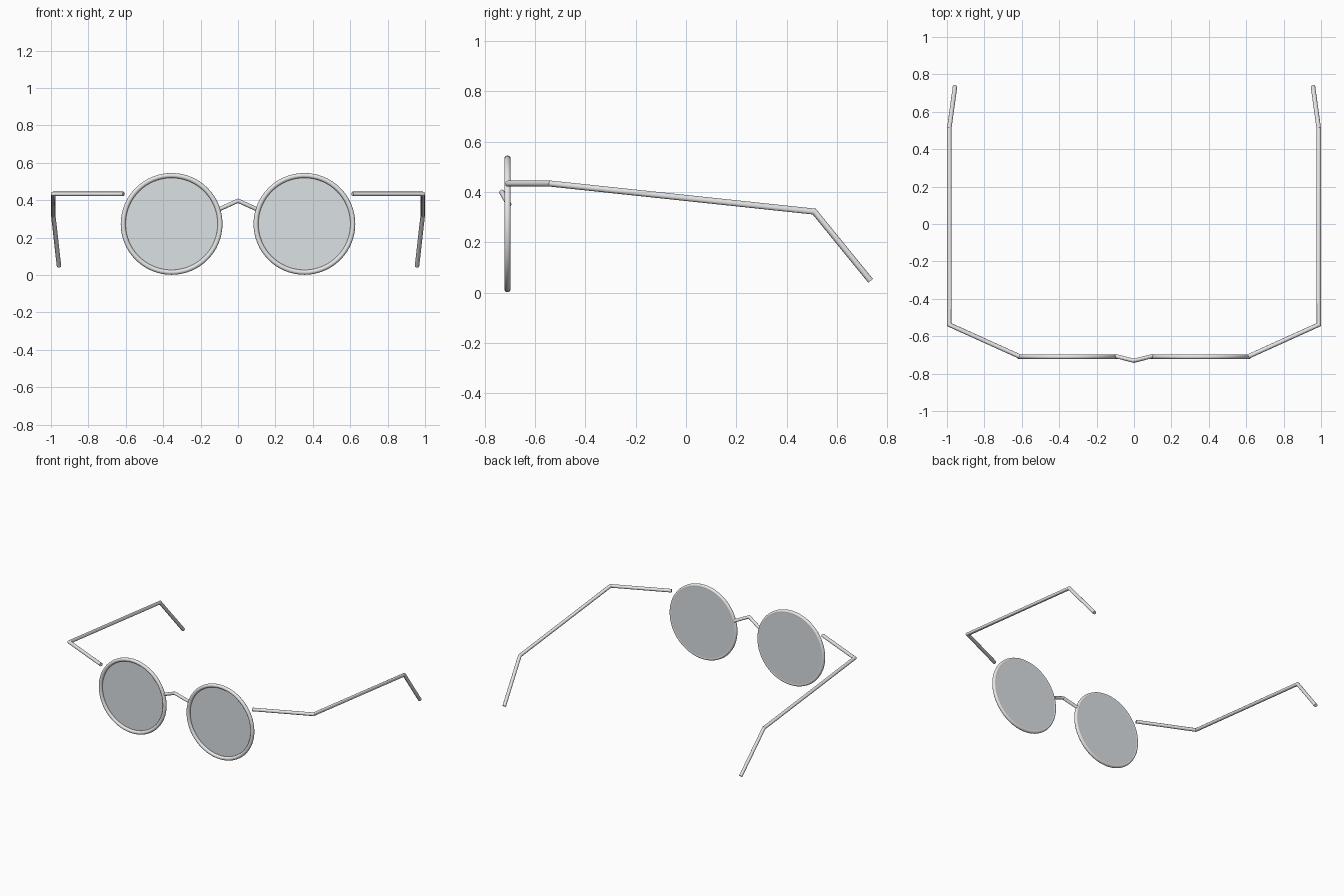
import bpy, bmesh, math
from mathutils import Vector, Matrix

if "Cube" in bpy.data.objects:
    bpy.data.objects.remove(bpy.data.objects["Cube"])


def material(name, rgba):
    m = bpy.data.materials.new(name)
    m.diffuse_color = rgba
    m.use_nodes = True
    m.node_tree.nodes["Principled BSDF"].inputs["Base Color"].default_value = m.diffuse_color
    return m


metal = material("silver metal", (0.80, 0.80, 0.80, 1.0))
glass = material("grey glass", (0.71, 0.75, 0.77, 0.3))


def finish(name, bm, mat):
    bmesh.ops.recalc_face_normals(bm, faces=bm.faces)
    me = bpy.data.meshes.new(name)
    bm.to_mesh(me)
    bm.free()
    me.materials.append(mat)
    ob = bpy.data.objects.new(name, me)
    bpy.context.collection.objects.link(ob)
    bpy.ops.object.select_all(action='DESELECT')
    ob.select_set(True)
    bpy.context.view_layer.objects.active = ob
    bpy.ops.object.shade_smooth_by_angle(angle=math.radians(35))
    return ob


def rod(name, points, radius, sides=16):
    """Round wire along straight segments with mitred corners."""
    pts = [Vector(p) for p in points]
    dirs = [(b - a).normalized() for a, b in zip(pts, pts[1:])]
    bm = bmesh.new()
    u = dirs[0].orthogonal().normalized()
    v = dirs[0].cross(u)
    ring = [pts[0] + radius * (u * math.cos(t) + v * math.sin(t))
            for t in (2 * math.pi * i / sides for i in range(sides))]
    rings = [[bm.verts.new(p) for p in ring]]
    for i, d in enumerate(dirs):
        # slide the ring along the segment onto the mitre plane
        n = d if i == len(dirs) - 1 else (d + dirs[i + 1]).normalized()
        ring = [p + d * ((pts[i + 1] - p).dot(n) / d.dot(n)) for p in ring]
        rings.append([bm.verts.new(p) for p in ring])
    for a, b in zip(rings, rings[1:]):
        for i in range(sides):
            j = (i + 1) % sides
            bm.faces.new((a[i], a[j], b[j], b[i]))
    bm.faces.new(rings[0])
    bm.faces.new(rings[-1])
    return finish(name, bm, metal)


def rim(name, centre, major, minor, n=64, m=14):
    bm = bmesh.new()
    grid = []
    for i in range(n):
        a = 2 * math.pi * i / n
        row = []
        for j in range(m):
            b = 2 * math.pi * j / m
            r = major + minor * math.cos(b)
            row.append(bm.verts.new(centre + Vector(
                (r * math.cos(a), minor * math.sin(b), r * math.sin(a)))))
        grid.append(row)
    for i in range(n):
        for j in range(m):
            k, l = (i + 1) % n, (j + 1) % m
            bm.faces.new((grid[i][j], grid[k][j], grid[k][l], grid[i][l]))
    return finish(name, bm, metal)


def lens(name, centre, radius, depth):
    bm = bmesh.new()
    bmesh.ops.create_cone(
        bm, cap_ends=True, segments=64, radius1=radius, radius2=radius, depth=depth,
        matrix=Matrix.Translation(centre) @ Matrix.Rotation(math.pi / 2, 4, 'X'))
    return finish(name, bm, glass)


for side, s in (("left", -1), ("right", 1)):
    c = Vector((s * 0.355, -0.71, 0.273))
    rim(side + "_rim", c, 0.259, 0.013)
    # lens sits toward the back of the rim
    lens(side + "_lens", c + Vector((0, 0.008, 0)), 0.257, 0.008)
    # temple arm with hinge bend and ear hook
    rod(side + "_temple", [(s * 0.612, -0.708, 0.433), (s * 0.988, -0.538, 0.433),
                           (s * 0.988, 0.51, 0.322), (s * 0.957, 0.734, 0.047)], 0.012)

# nose bridge
rod("nose_bridge", [(-0.103, -0.705, 0.350), (0, -0.731, 0.397), (0.103, -0.705, 0.350)], 0.011)
